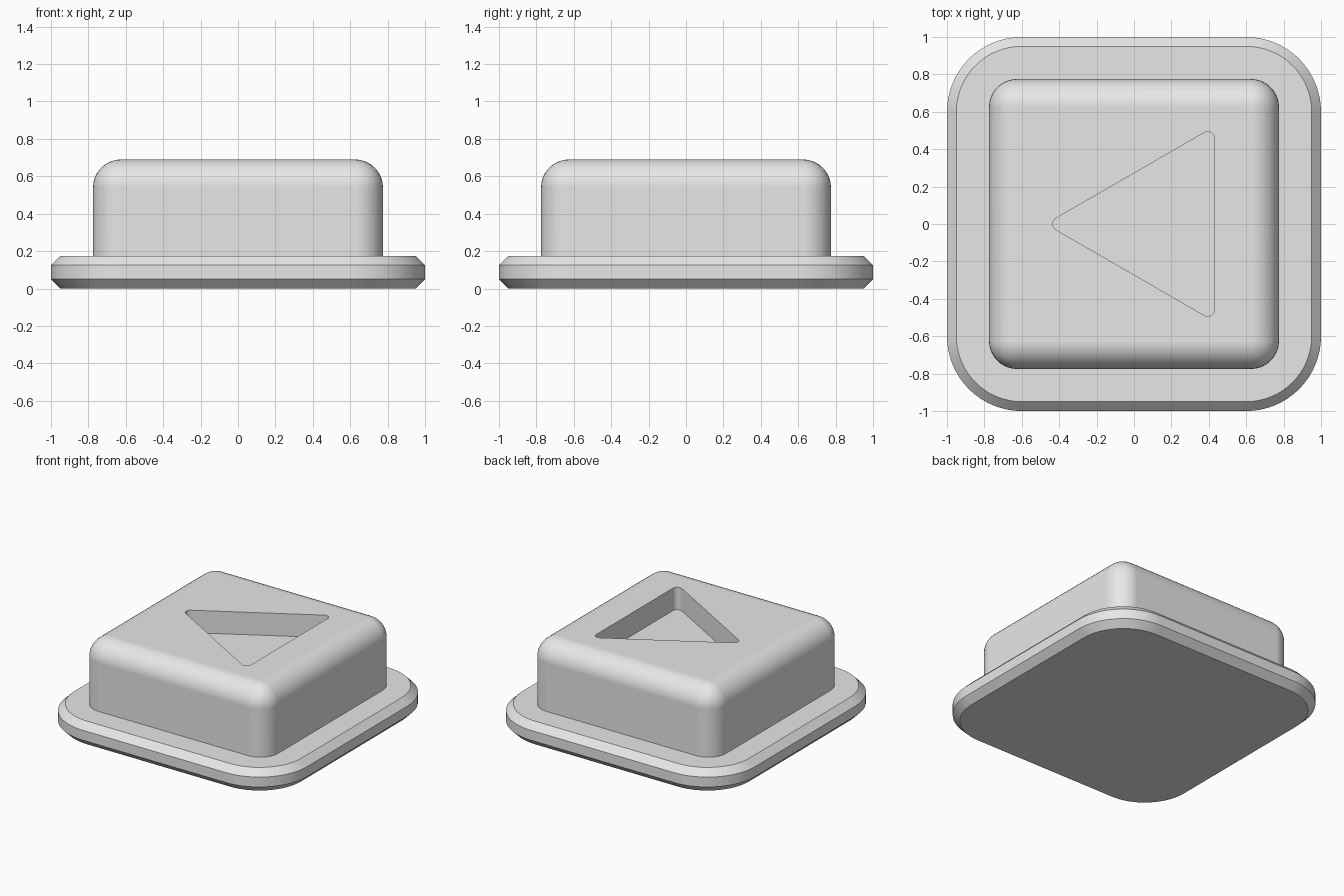
import bpy
import bmesh
from math import cos, sin, pi, radians, sqrt

old = bpy.data.objects.get("Cube")
if old:
    bpy.data.objects.remove(old, do_unlink=True)

grey = bpy.data.materials.new("light grey")
grey.use_nodes = True
grey.diffuse_color = (0.8, 0.8, 0.8, 1)
grey.node_tree.nodes["Principled BSDF"].inputs["Base Color"].default_value = grey.diffuse_color


def rounded_outline(corners, radius, segments):
    """Arcs around (x, y, start angle, sweep) corner centres, counter-clockwise."""
    return [(x + radius * cos(start + sweep * i / segments),
             y + radius * sin(start + sweep * i / segments))
            for x, y, start, sweep in corners for i in range(segments + 1)]


def square_outline(half, radius, segments=16):
    c = half - radius
    signs = [(1, 1), (-1, 1), (-1, -1), (1, -1)]
    return rounded_outline([(sx * c, sy * c, k * pi / 2, pi / 2)
                            for k, (sx, sy) in enumerate(signs)], radius, segments)


def make_object(name, bm):
    bmesh.ops.recalc_face_normals(bm, faces=bm.faces)
    mesh = bpy.data.meshes.new(name)
    bm.to_mesh(mesh)
    bm.free()
    mesh.materials.append(grey)
    obj = bpy.data.objects.new(name, mesh)
    bpy.context.collection.objects.link(obj)
    return obj


def loft(name, sections):
    """Closed solid through stacked (outline, z) sections."""
    bm = bmesh.new()
    rings = [[bm.verts.new((x, y, z)) for x, y in outline] for outline, z in sections]
    for low, high in zip(rings, rings[1:]):
        for i in range(len(low)):
            bm.faces.new((low[i - 1], low[i], high[i], high[i - 1]))
    bm.faces.new(rings[0][::-1])
    bm.faces.new(rings[-1])
    return make_object(name, bm)


def activate(obj):
    bpy.ops.object.select_all(action='DESELECT')
    obj.select_set(True)
    bpy.context.view_layer.objects.active = obj


def smooth(obj):
    activate(obj)
    bpy.ops.object.shade_smooth_by_angle(angle=radians(30))
    obj.modifiers.new("even_shading", 'WEIGHTED_NORMAL').keep_sharp = True


# Base plate with chamfered rims
plate_top, chamfer = 0.175, 0.05
rim = square_outline(1, 0.4)
inset = square_outline(1 - chamfer, 0.4 - chamfer)
base_plate = loft("base_plate", [(inset, 0), (rim, chamfer),
                                 (rim, plate_top - chamfer), (inset, plate_top)])
smooth(base_plate)

# Button block, rounded on the top and upright edges
half, bottom, top, radius = 0.775, 0.15, 0.69, 0.15
bm = bmesh.new()
bmesh.ops.create_cube(bm, size=2)
for v in bm.verts:
    v.co = (v.co.x * half, v.co.y * half, top if v.co.z > 0 else bottom)
edges = [e for e in bm.edges if any(v.co.z > bottom + 0.01 for v in e.verts)]
bmesh.ops.bevel(bm, geom=edges, offset=radius, offset_type='OFFSET',
                segments=10, profile=0.5, affect='EDGES', clamp_overlap=True)
button = make_object("button_block", bm)

# Rounded triangular recess pointing to the left
flat_x, tip_x, r, depth = 0.43, -0.435, 0.035, 0.17
side = (flat_x - tip_x + r) / sqrt(3) - sqrt(3) * r
triangle = rounded_outline([(flat_x - r, side, 0, 2 * pi / 3),
                            (tip_x + r, 0, 2 * pi / 3, 2 * pi / 3),
                            (flat_x - r, -side, 4 * pi / 3, 2 * pi / 3)], r, 8)
cutter = loft("recess_cutter", [(triangle, top - depth), (triangle, top + 0.1)])
cutter.hide_render = True
cut = button.modifiers.new("recess", 'BOOLEAN')
cut.operation, cut.solver, cut.object = 'DIFFERENCE', 'EXACT', cutter
activate(button)
bpy.ops.object.modifier_apply(modifier=cut.name)
bpy.data.objects.remove(cutter, do_unlink=True)
smooth(button)
